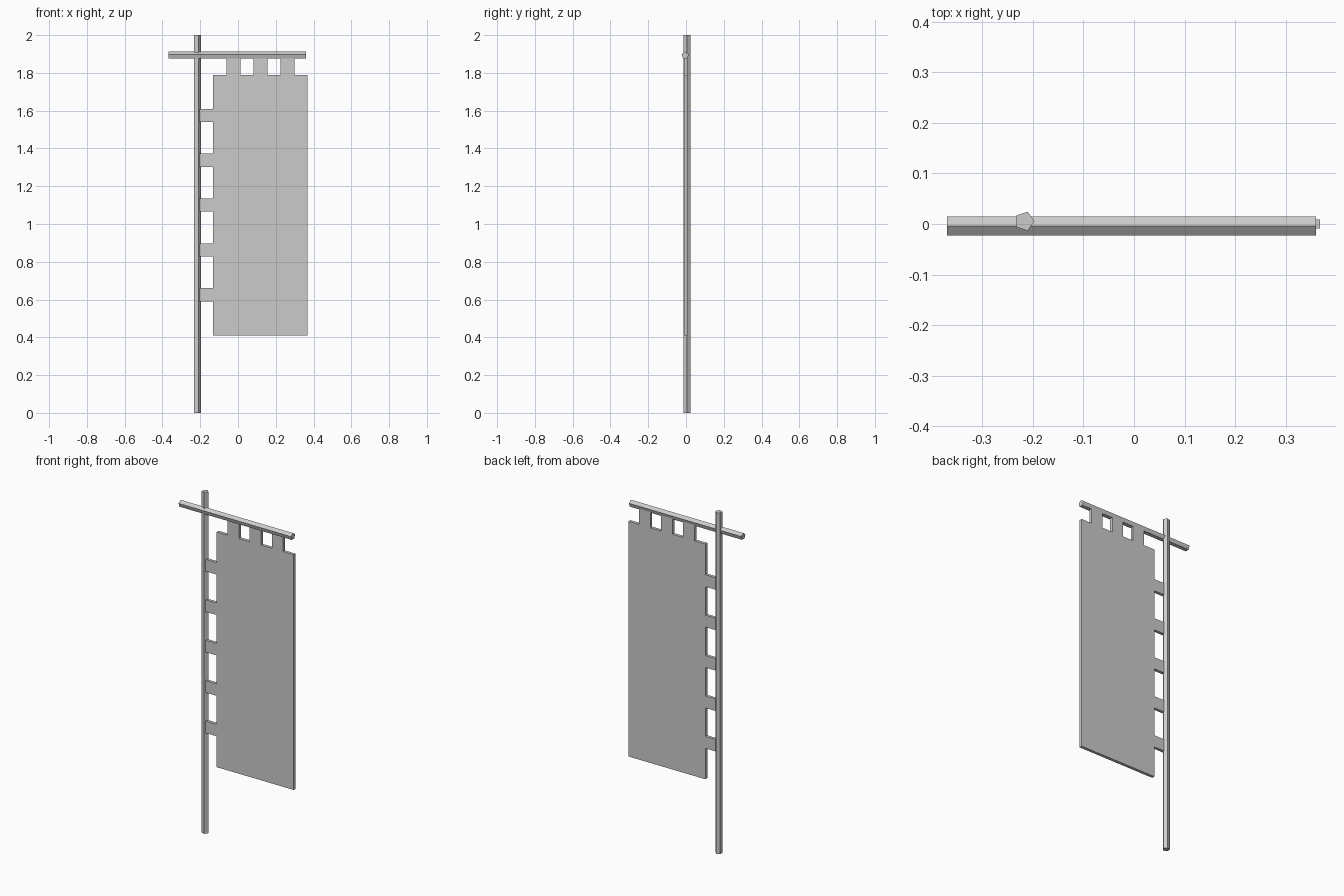
import bpy, bmesh
from math import pi, cos, sin
from mathutils import Vector

if "Cube" in bpy.data.objects:
    bpy.data.objects.remove(bpy.data.objects["Cube"])


def prism(name, points, direction):
    """Extrude a closed outline of 3D points along a direction."""
    bm = bmesh.new()
    face = bm.faces.new([bm.verts.new(p) for p in points])
    new = bmesh.ops.extrude_face_region(bm, geom=[face])["geom"]
    verts = [v for v in new if isinstance(v, bmesh.types.BMVert)]
    bmesh.ops.translate(bm, verts=verts, vec=Vector(direction))
    bmesh.ops.recalc_face_normals(bm, faces=bm.faces)
    mesh = bpy.data.meshes.new(name)
    bm.to_mesh(mesh)
    bm.free()
    obj = bpy.data.objects.new(name, mesh)
    bpy.context.collection.objects.link(obj)
    return obj


def pentagon(u, v, r, start):
    return [(u + r * cos(start + i * 2 * pi / 5),
             v + r * sin(start + i * 2 * pi / 5)) for i in range(5)]


R = 0.0197

# Upright pole, five sided with one corner towards the cloth
prism("pole", [(x, y, 0) for x, y in pentagon(-0.2163, 0.0055, R, 0)], (0, 0, 2))

# Crossbar, five sided with one corner up
prism("crossbar", [(-0.369, y, z) for y, z in pentagon(-0.004, 1.8925, R, pi / 2)],
      (0.729, 0, 0))

# Banner cloth with hanging tabs along the left and top edges
LEFT, RIGHT, BOTTOM, TOP = -0.132, 0.367, 0.41, 1.789
outline = [(RIGHT, BOTTOM), (LEFT, BOTTOM)]
for i in range(5):
    z = 0.591 + i * 0.237
    outline += [(LEFT, z), (-0.205, z), (-0.205, z + 0.07), (LEFT, z + 0.07)]
outline.append((LEFT, TOP))
for i in range(3):
    x = -0.061 + i * 0.143
    outline += [(x, TOP), (x, 1.885), (x + 0.074, 1.885), (x + 0.074, TOP)]
outline.append((RIGHT, TOP))
prism("banner_cloth", [(x, -0.0085, z) for x, z in outline], (0, 0.0175, 0))
